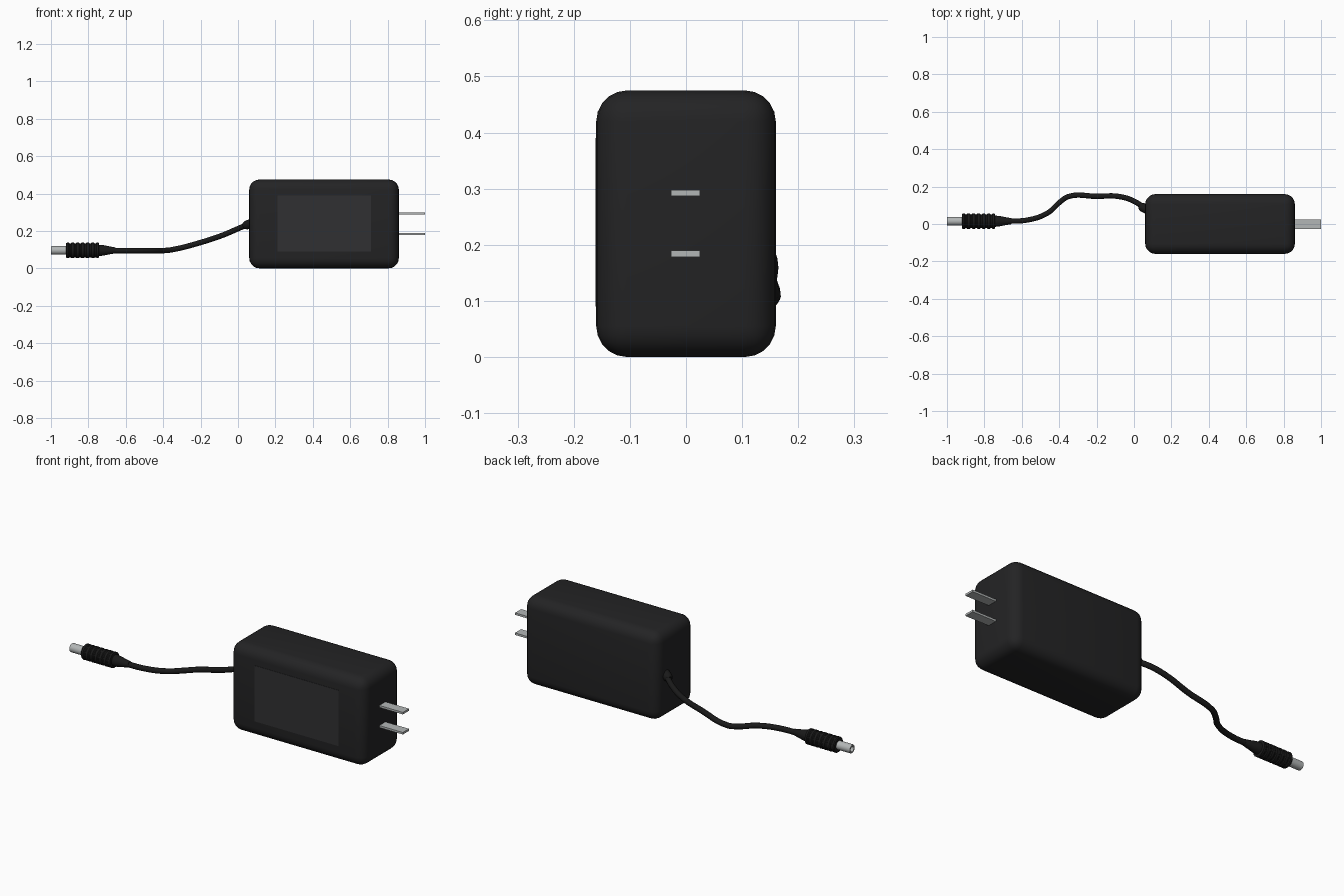
import bpy, math
from mathutils import Vector

if "Cube" in bpy.data.objects:
    bpy.data.objects.remove(bpy.data.objects["Cube"])


def material(name, rgb):
    m = bpy.data.materials.new(name)
    m.diffuse_color = (*rgb, 1)
    m.use_nodes = True
    m.node_tree.nodes["Principled BSDF"].inputs["Base Color"].default_value = m.diffuse_color
    return m


BLACK = material("black_plastic", (0.017, 0.017, 0.018))
RUBBER = material("black_rubber", (0.010, 0.010, 0.010))
LABEL = material("dark_label", (0.030, 0.030, 0.032))
METAL = material("metal", (0.45, 0.47, 0.47))


def finish(ob, name, mat, angle=40):
    ob.name = name
    ob.data.materials.clear()
    ob.data.materials.append(mat)
    bpy.ops.object.select_all(action='DESELECT')
    ob.select_set(True)
    bpy.context.view_layer.objects.active = ob
    bpy.ops.object.shade_smooth_by_angle(angle=math.radians(angle))
    return ob


def box(name, lo, hi, mat, bevel=0, segments=1):
    lo, hi = Vector(lo), Vector(hi)
    bpy.ops.mesh.primitive_cube_add(size=1, location=(lo + hi) / 2)
    ob = bpy.context.object
    ob.scale = hi - lo
    bpy.ops.object.transform_apply(location=False, rotation=False, scale=True)
    if bevel:
        mod = ob.modifiers.new("rounding", 'BEVEL')
        mod.width, mod.segments = bevel, segments
        bpy.ops.object.modifier_apply(modifier=mod.name)
    return finish(ob, name, mat)


def lathe(name, profile, origin, axis, mat, sides=24):
    """Revolve (distance, radius) points around an axis; radius 0 closes an end."""
    rot = Vector((1, 0, 0)).rotation_difference(Vector(axis))
    verts, faces, rings = [], [], []
    for d, r in profile:
        n = sides if r else 1
        rings.append([len(verts) + i for i in range(n)])
        for i in range(n):
            a = math.tau * i / sides
            p = Vector((d, -r * math.sin(a), r * math.cos(a)))
            verts.append(Vector(origin) + rot @ p)
    for a, b in zip(rings, rings[1:]):
        for i in range(sides):
            j = (i + 1) % sides
            quad = [a[i % len(a)], b[i % len(b)], b[j % len(b)], a[j % len(a)]]
            faces.append(list(dict.fromkeys(quad)))
    me = bpy.data.meshes.new(name)
    me.from_pydata(verts, [], faces)
    # Face outward consistently
    import bmesh
    bm = bmesh.new()
    bm.from_mesh(me)
    bmesh.ops.recalc_face_normals(bm, faces=bm.faces)
    bm.to_mesh(me)
    bm.free()
    ob = bpy.data.objects.new(name, me)
    bpy.context.collection.objects.link(ob)
    return finish(ob, name, mat, 30)


# Adapter housing and front label
box("housing", (0.06, -0.16, 0), (0.86, 0.16, 0.475), BLACK, 0.055, 5)
box("label_panel", (0.21, -0.1615, 0.09), (0.71, -0.155, 0.39), LABEL)

# Two flat mains prongs
for i, z in enumerate((0.184, 0.292)):
    box(f"prong_{i + 1}", (0.84, -0.027, z - 0.0055), (1.0, 0.025, z + 0.0055), METAL)

# Strain relief where the cable leaves the housing
lathe("strain_relief", [(0, 0), (0, 0.025), (0.03, 0.024), (0.045, 0.016), (0.045, 0)],
      (0.07, 0.078, 0.24), (-1, 0.45, -0.35), RUBBER, 16)

# Cable swept along a curved path
path = [(0.07, 0.075, 0.242), (0.0, 0.122, 0.212), (-0.08, 0.147, 0.178), (-0.2, 0.148, 0.138),
        (-0.35, 0.147, 0.1), (-0.395, 0.118, 0.095), (-0.46, 0.06, 0.095),
        (-0.56, 0.023, 0.095), (-0.70, 0.015, 0.095)]
curve = bpy.data.curves.new("cable", 'CURVE')
curve.dimensions = '3D'
curve.bevel_depth, curve.bevel_resolution, curve.resolution_u = 0.0145, 3, 6
curve.use_fill_caps = True
spline = curve.splines.new('BEZIER')
spline.bezier_points.add(len(path) - 1)
for bp, co in zip(spline.bezier_points, path):
    bp.co = co
    bp.handle_left_type = bp.handle_right_type = 'AUTO'
cable = bpy.data.objects.new("cable", curve)
bpy.context.collection.objects.link(cable)
bpy.ops.object.select_all(action='DESELECT')
cable.select_set(True)
bpy.context.view_layer.objects.active = cable
bpy.ops.object.convert(target='MESH')
finish(bpy.context.object, "cable", RUBBER)

# Ribbed plug grip with tapered tail
PLUG = (-0.92, 0.015, 0.096)
grip = [(0, 0), (0, 0.037), (0.005, 0.041)]
for i in range(6):
    x = 0.015 + i * 0.027
    grip += [(x, 0.041), (x + 0.004, 0.037), (x + 0.010, 0.037), (x + 0.014, 0.041)]
grip += [(0.175, 0.041), (0.178, 0.030), (0.20, 0.028), (0.235, 0.021), (0.265, 0.016), (0.265, 0)]
lathe("plug_grip", grip, PLUG, (1, 0, 0), RUBBER)

# Hollow metal barrel
lathe("plug_barrel", [(0.01, 0), (0.01, 0.023), (-0.077, 0.023), (-0.08, 0.021),
                      (-0.08, 0.014), (-0.02, 0.014), (-0.02, 0)], PLUG, (1, 0, 0), METAL)
